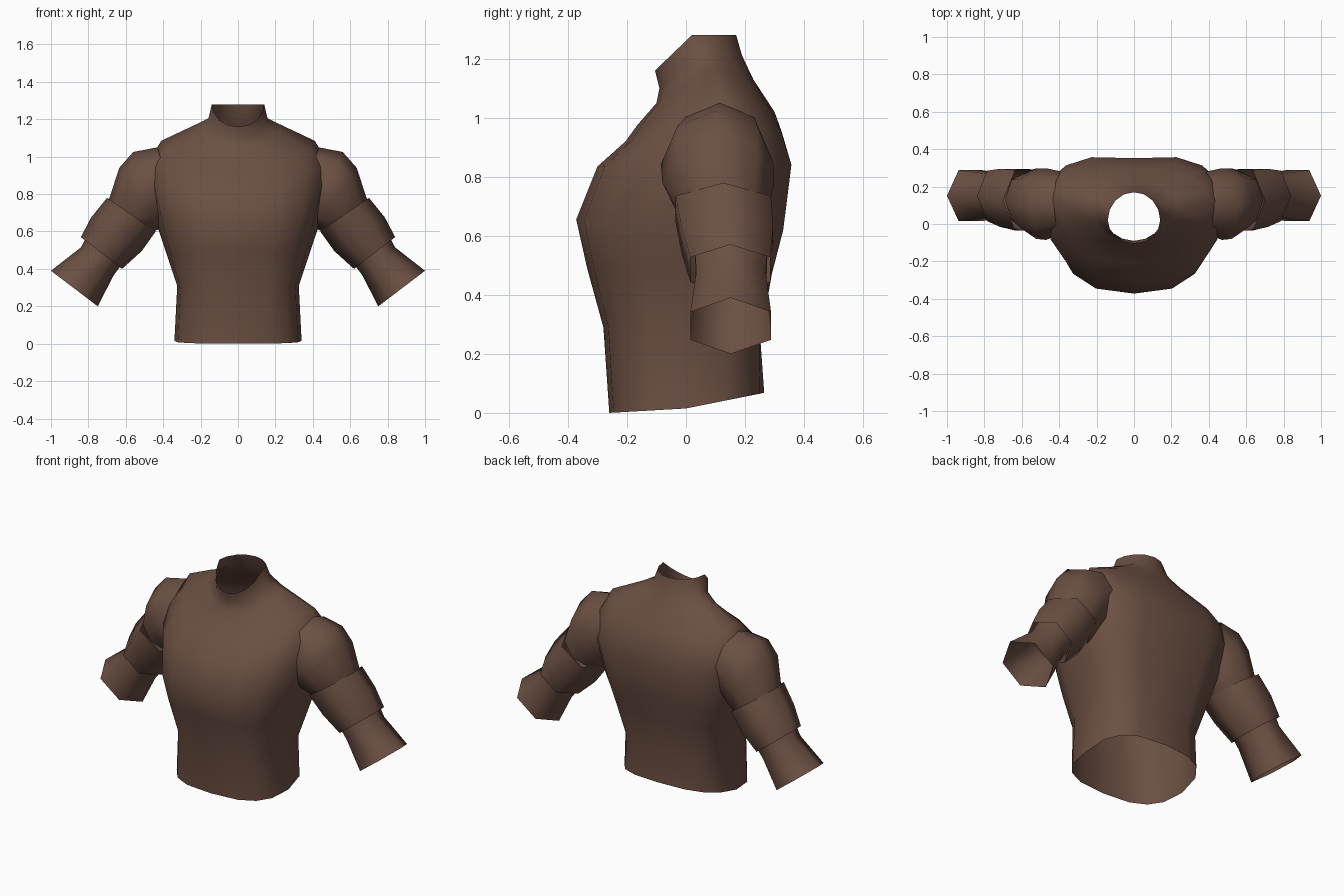
import bpy, bmesh, math
from mathutils import Vector

if "Cube" in bpy.data.objects:
    bpy.data.objects.remove(bpy.data.objects["Cube"])

brown = bpy.data.materials.new("brown cloth")
brown.diffuse_color = (0.15, 0.08, 0.056, 1)
brown.use_nodes = True
brown.node_tree.nodes["Principled BSDF"].inputs["Base Color"].default_value = brown.diffuse_color


def loft(name, rings, angle=50):
    """Skin a list of closed rings into an open shell."""
    bm = bmesh.new()
    rows = [[bm.verts.new(p) for p in ring] for ring in rings]
    n = len(rows[0])
    for a, b in zip(rows, rows[1:]):
        for i in range(n):
            j = (i + 1) % n
            bm.faces.new((a[i], a[j], b[j], b[i]))
    bmesh.ops.recalc_face_normals(bm, faces=bm.faces)
    # Open shells: make sure the faces point away from the middle
    mid = sum((v.co for v in bm.verts), Vector()) / len(bm.verts)
    if sum((f.calc_center_median() - mid).dot(f.normal) * f.calc_area() for f in bm.faces) < 0:
        bmesh.ops.reverse_faces(bm, faces=bm.faces)
    mesh = bpy.data.meshes.new(name)
    bm.to_mesh(mesh)
    bm.free()
    ob = bpy.data.objects.new(name, mesh)
    bpy.context.collection.objects.link(ob)
    mesh.materials.append(brown)
    bpy.ops.object.select_all(action='DESELECT')
    ob.select_set(True)
    bpy.context.view_layer.objects.active = ob
    bpy.ops.object.shade_smooth_by_angle(angle=math.radians(angle))
    return ob


def body_ring(w, yf, ys, yb, zf, zs, zb, n=2.6, groove=0.0, seg=16):
    """Rounded cross-section: half width, front/side/back y and z, squareness, spine groove."""
    pts = []
    for i in range(seg):
        t = 2 * math.pi * i / seg
        c, s = math.cos(t), math.sin(t)
        x = w * math.copysign(abs(c) ** (2 / n), c)
        k = abs(s) ** (2 / n)
        y_end, z_end = (yb, zb) if s > 0 else (yf, zf)
        y = ys + (y_end - ys) * k
        if s > 0.99:
            y -= groove
        pts.append((x, y, zs + (z_end - zs) * k))
    return pts


def arm_ring(outer, inner, y0, y1, side, seg=6):
    """Ring around the arm through an outer and an inner (x, z) point."""
    cx, cz = (outer[0] + inner[0]) / 2, (outer[1] + inner[1]) / 2
    dx, dz = (outer[0] - inner[0]) / 2, (outer[1] - inner[1]) / 2
    cy, ry = (y0 + y1) / 2, (y1 - y0) / 2 / math.sin(math.pi / 3)
    if seg == 8:
        ry = (y1 - y0) / 2
    pts = []
    for i in range(seg):
        t = 2 * math.pi * i / seg
        c = math.cos(t)
        pts.append((side * (cx + dx * c), cy + ry * math.sin(t), cz + dz * c))
    return pts


# Torso from hem to collar
loft("torso", [
    body_ring(0.340, -0.26, 0.00, 0.265, 0.00, 0.015, 0.068, 2.8),
    body_ring(0.325, -0.28, 0.02, 0.262, 0.29, 0.31, 0.25, 2.8, 0.01),
    body_ring(0.385, -0.335, 0.06, 0.305, 0.49, 0.49, 0.47, 2.7, 0.02),
    body_ring(0.425, -0.372, 0.08, 0.345, 0.655, 0.61, 0.62, 2.6, 0.025),
    body_ring(0.475, -0.300, 0.12, 0.372, 0.835, 0.85, 0.84, 2.6, 0.02),
    body_ring(0.475, -0.205, 0.13, 0.335, 0.92, 0.98, 0.95, 2.4, 0.01),
    body_ring(0.410, -0.165, 0.12, 0.300, 0.975, 1.085, 1.02, 2.2),
    body_ring(0.230, -0.100, 0.09, 0.228, 1.05, 1.17, 1.13, 2.1),
    body_ring(0.158, -0.090, 0.05, 0.190, 1.10, 1.205, 1.21, 2.0),
    body_ring(0.140, -0.105, 0.02, 0.170, 1.16, 1.28, 1.28, 2.0),
])

for side, label in ((1, "left"), (-1, "right")):
    # Shoulder cap running down into the upper sleeve
    loft(label + "_shoulder", [
        arm_ring((0.43, 1.05), (0.34, 0.72), -0.05, 0.28, side, 8),
        arm_ring((0.56, 1.025), (0.38, 0.66), -0.085, 0.298, side, 8),
        arm_ring((0.635, 0.94), (0.41, 0.62), -0.08, 0.298, side, 8),
        arm_ring((0.69, 0.77), (0.45, 0.60), -0.025, 0.28, side, 8),
    ])
    # Wide band over the upper arm
    loft(label + "_arm_band", [
        arm_ring((0.70, 0.78), (0.44, 0.60), -0.035, 0.288, side),
        arm_ring((0.785, 0.675), (0.515, 0.495), -0.015, 0.295, side),
        arm_ring((0.84, 0.57), (0.62, 0.40), 0.015, 0.285, side),
    ], 65)
    # Flared lower sleeve
    loft(label + "_lower_sleeve", [
        arm_ring((0.80, 0.59), (0.61, 0.44), 0.03, 0.275, side),
        arm_ring((0.84, 0.515), (0.665, 0.365), 0.035, 0.27, side),
        arm_ring((1.00, 0.39), (0.75, 0.20), 0.015, 0.288, side),
    ], 65)
